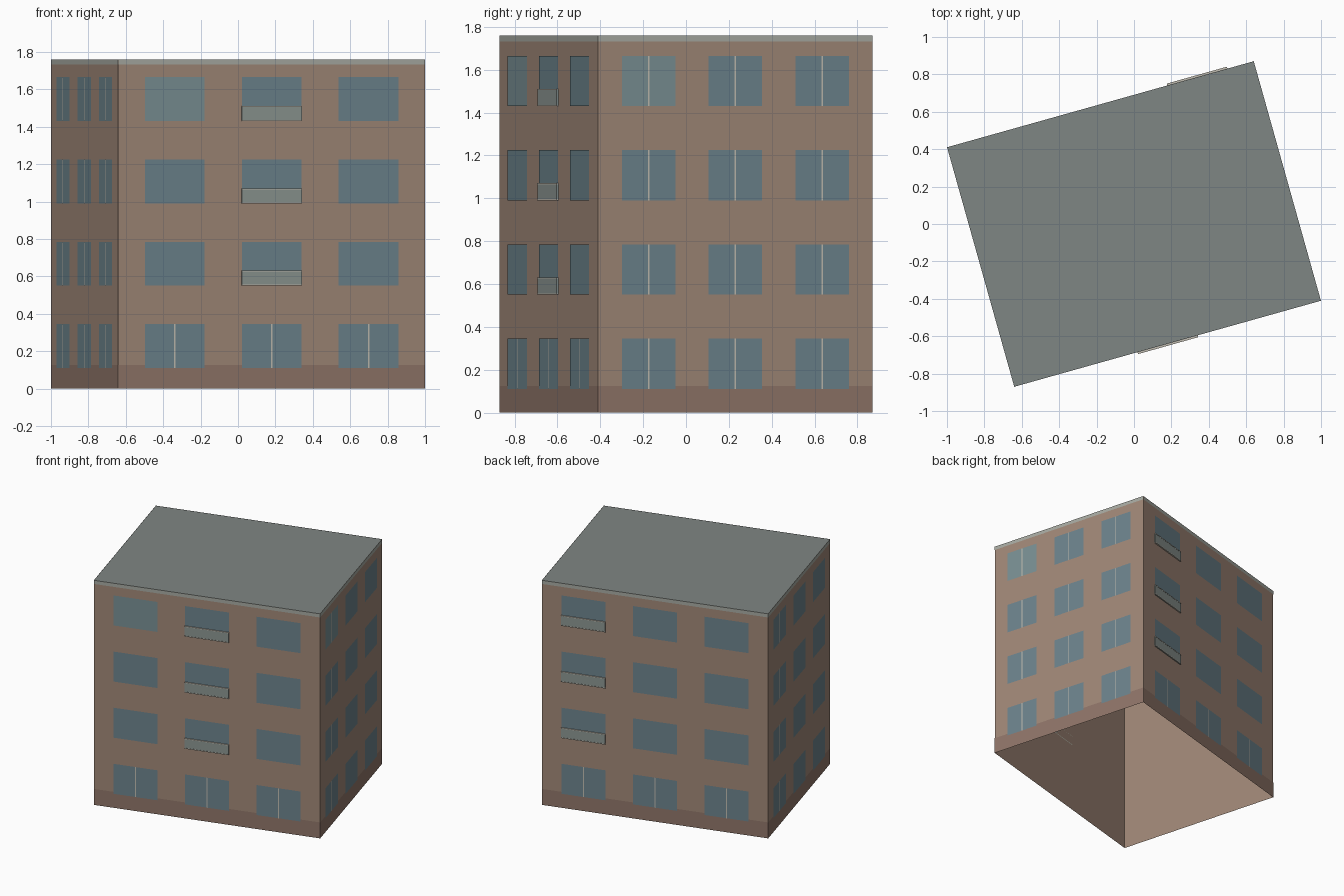
import bpy, bmesh, math
from mathutils import Matrix, Vector

if "Cube" in bpy.data.objects:
    bpy.data.objects.remove(bpy.data.objects["Cube"])

W, D, H = 1.703, 1.33, 1.76          # block size before turning
TURN = Matrix.Rotation(math.atan2(0.46, 1.64), 4, 'Z')
FLOORS, STEP, SILL, WIN_H = 4, 0.44, 0.11, 0.235


def material(name, srgb):
    m = bpy.data.materials.new(name)
    m.diffuse_color = [(c / 255) ** 2.2 for c in srgb] + [1]
    m.use_nodes = True
    m.node_tree.nodes["Principled BSDF"].inputs["Base Color"].default_value = m.diffuse_color
    return m


WALL = material("wall", (158, 134, 118))
BASE = material("base", (142, 116, 104))
ROOF = material("roof", (126, 133, 130))
TRIM = material("trim", (165, 168, 160))
GLASS = material("glass", (108, 130, 139))
GLASS_LIGHT = material("pale_glass", (120, 142, 146))
PANEL = material("balcony_panel", (138, 148, 144))
RAIL = material("rail", (190, 186, 174))


def finish(bm, name, mat):
    bm.transform(TURN)
    me = bpy.data.meshes.new(name)
    bm.to_mesh(me)
    bm.free()
    me.materials.append(mat)
    bpy.context.collection.objects.link(bpy.data.objects.new(name, me))


def side_frame(i):
    """Matrix of side i (front, right, back, left): x along wall, -y outward."""
    depth = D / 2 if i % 2 == 0 else W / 2
    return Matrix.Rotation(i * math.pi / 2, 4, 'Z') @ Matrix.Translation((0, -depth, 0))


def rect(bm, frame, u, z, w, h, out):
    """Flat rectangle on a wall, lower edge at z, raised by out."""
    pts = [(u - w / 2, z), (u + w / 2, z), (u + w / 2, z + h), (u - w / 2, z + h)]
    bm.faces.new([bm.verts.new(frame @ Vector((x, -out, y))) for x, y in pts])


def box(bm, frame, u, z, w, h, out):
    """Box standing out from a wall."""
    m = frame @ Matrix.Translation((u, -out / 2, z + h / 2)) @ Matrix.Diagonal((w, out, h, 1))
    bmesh.ops.create_cube(bm, size=1, matrix=m)


# walls: open underneath
bm = bmesh.new()
for i in range(4):
    rect(bm, side_frame(i), 0, 0, W if i % 2 == 0 else D, H, 0)
bmesh.ops.remove_doubles(bm, verts=bm.verts, dist=1e-4)
finish(bm, "walls", WALL)

# flat roof
bm = bmesh.new()
bm.faces.new([bm.verts.new((x * W / 2, y * D / 2, H)) for x, y in ((-1, -1), (1, -1), (1, 1), (-1, 1))])
finish(bm, "roof", ROOF)

# plinth and cornice bands around the block
for name, z, h, mat in (("plinth", 0, 0.125, BASE), ("cornice", 1.732, 0.028, TRIM)):
    bm = bmesh.new()
    for i in range(4):
        rect(bm, side_frame(i), 0, z, W if i % 2 == 0 else D, h, 0.001)
    finish(bm, name, mat)

# windows, mullions and balconies on every side
glass, pale, bars, panels, rails = [bmesh.new() for _ in range(5)]
for i in range(4):
    f = side_frame(i)
    long_side = i % 2 == 0
    length = W if long_side else D
    win_w = length * 0.195
    balcony_col = {0: 1, 2: 0}.get(i)
    for col in range(3):
        u = (col - 1) * length * 0.316
        for fl in range(FLOORS):
            z = SILL + fl * STEP
            is_pale = i < 2 and col == 0 and fl == FLOORS - 1
            rect(pale if is_pale else glass, f, u, z, win_w, WIN_H, 0.002)
            if fl == 0 or not long_side:
                rect(bars, f, u, z, 0.007, WIN_H, 0.003)
            if fl > 0 and col == balcony_col:
                box(panels, f, u, z, win_w, 0.08, 0.009)
                for dz in (0, 0.075):
                    box(rails, f, u, z + dz, win_w + 0.002, 0.006, 0.0105)
finish(glass, "windows", GLASS)
finish(pale, "pale_windows", GLASS_LIGHT)
finish(bars, "window_mullions", RAIL)
finish(panels, "balcony_panels", PANEL)
finish(rails, "balcony_rails", RAIL)
